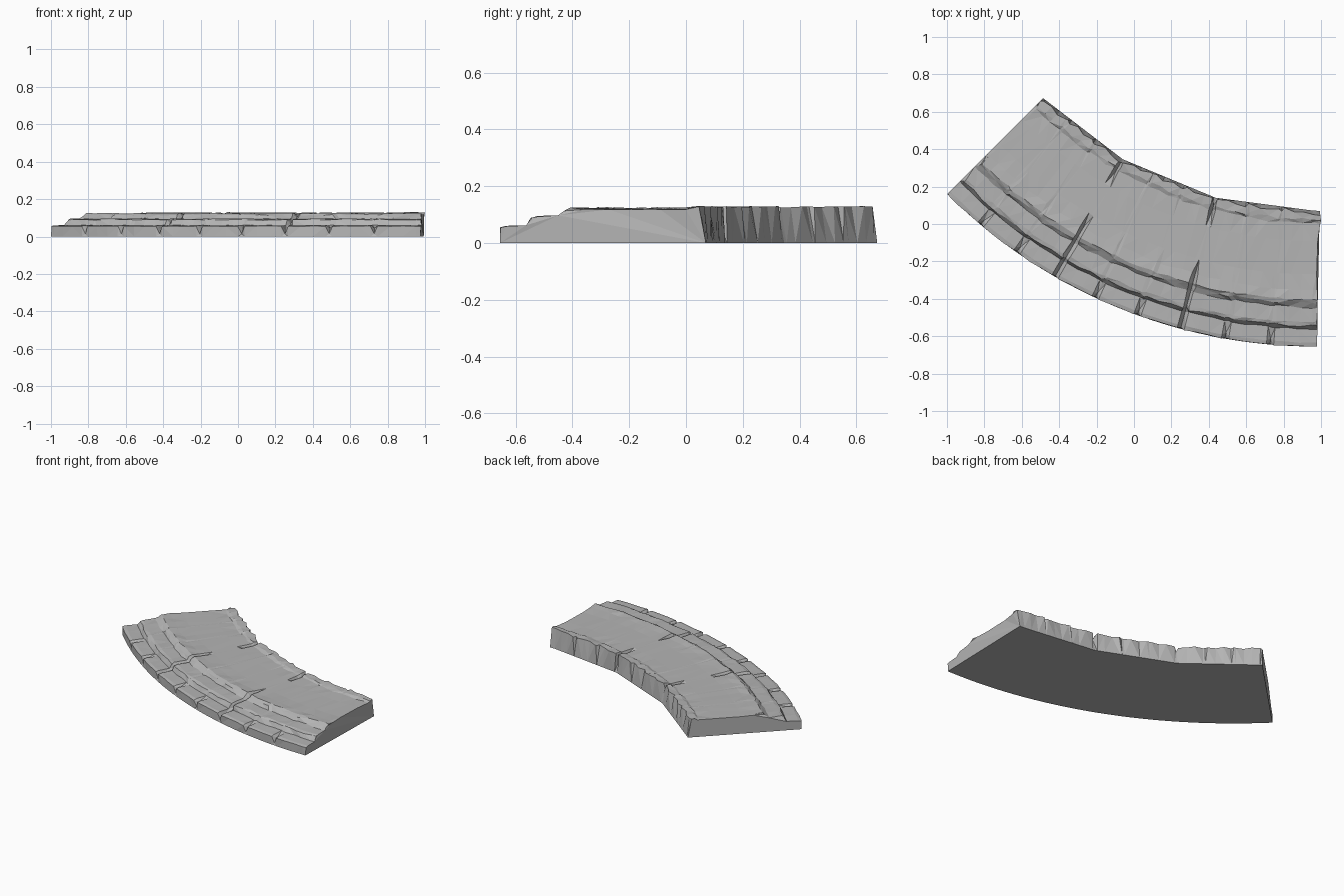
import bpy, bmesh, math, random

random.seed(4)
if "Cube" in bpy.data.objects:
    bpy.data.objects.remove(bpy.data.objects["Cube"])

CX, CY = 0.97, 2.13          # centre of the curve
R_IN, BLOCK, STONE = 2.06, 15, 5

# Cross-section (radius, height, jitter) from the outer foot to the inner foot
PROFILE = [
    (2.785, 0, 0), (2.785, .055, .002), (2.765, .06, .002), (2.69, .061, .003),
    (2.675, .089, .004), (2.655, .095, .004), (2.575, .096, .004),
    (2.555, .115, .005), (2.535, .124, .004), (2.48, .12, .004),
    (2.40, .118, .001), (2.22, .118, .001), (2.125, .118, .005),
    (2.105, .126, .006), (2.075, .128, .004), (R_IN, 0, 0)]
LAST = len(PROFILE) - 1


def chord(angle):
    """Radius of the straight inner wall of each block."""
    half = math.radians(BLOCK / 2)
    return R_IN * math.cos(half) / math.cos(math.radians(angle % BLOCK) - half)


def station_angles():
    """Stations along the curve, tight around each stone joint."""
    out = []
    for a in range(0, 45, STONE):
        out += [a, a + .4, a + 1.8, a + 3.2, a + 4.6]
    return out + [45]


def section(angle):
    """Weathered cross-section at one station."""
    joint = angle % STONE == 0
    block_joint = joint and angle % BLOCK == 0 and 0 < angle < 45
    wall = chord(angle)
    points = []
    for i, (r, z, j) in enumerate(PROFILE):
        a = angle
        if i == LAST:
            r = wall
        elif i == LAST - 1:
            r = wall + random.uniform(.004, .028)
        elif j:
            r += random.uniform(-j, j) * 1.5
        if z:
            z += random.uniform(-j, j) * .6
        # chipped notches in the lower front edge
        if joint and 0 < angle < 45:
            if i == 1:
                r, z = r - .006, .014
            elif i == 2:
                r, z = r - .012, .045
        # deep cracks between the main blocks
        if block_joint:
            if 2 <= i <= 9:
                z -= .022
                r -= .012 if i in (4, 7) else 0
            elif i >= LAST - 3 and i < LAST:
                z -= .03
                r += .012
        if 4 <= i < LAST and 0 < angle < 45 and not joint:
            a += random.uniform(-.12, .12)
        t = math.radians(a)
        x, y = CX - r * math.sin(t), CY - r * math.cos(t)
        # uneven broken end
        if angle == 0:
            x += .005 + (.018 if r < 2.2 else 0) + (random.uniform(0, .008) if j else 0)
        # worn upper corners at the other end
        if angle == 45 and i in (4, 5, 7, 8):
            x, y = x + .012, y - .012
        points.append((x, y, z))
    return points


# Stepped curved stone slab
bm = bmesh.new()
rows = [[bm.verts.new(p) for p in section(a)] for a in station_angles()]
for one, two in zip(rows, rows[1:]):
    for i in range(LAST):
        bm.faces.new((one[i], one[i + 1], two[i + 1], two[i]))
    bm.faces.new((one[LAST], one[0], two[0], two[LAST]))
bm.faces.new(rows[0])
bm.faces.new(rows[-1])
bmesh.ops.recalc_face_normals(bm, faces=bm.faces[:])
bmesh.ops.triangulate(bm, faces=bm.faces[:])
mesh = bpy.data.meshes.new("curved_stone_steps")
bm.to_mesh(mesh)
bm.free()

# Plain grey stone
stone = bpy.data.materials.new("grey_stone")
stone.use_nodes = True
colour = (.46, .46, .46, 1)
stone.diffuse_color = colour
stone.node_tree.nodes["Principled BSDF"].inputs["Base Color"].default_value = colour
mesh.materials.append(stone)

slab = bpy.data.objects.new("curved_stone_steps", mesh)
bpy.context.collection.objects.link(slab)
